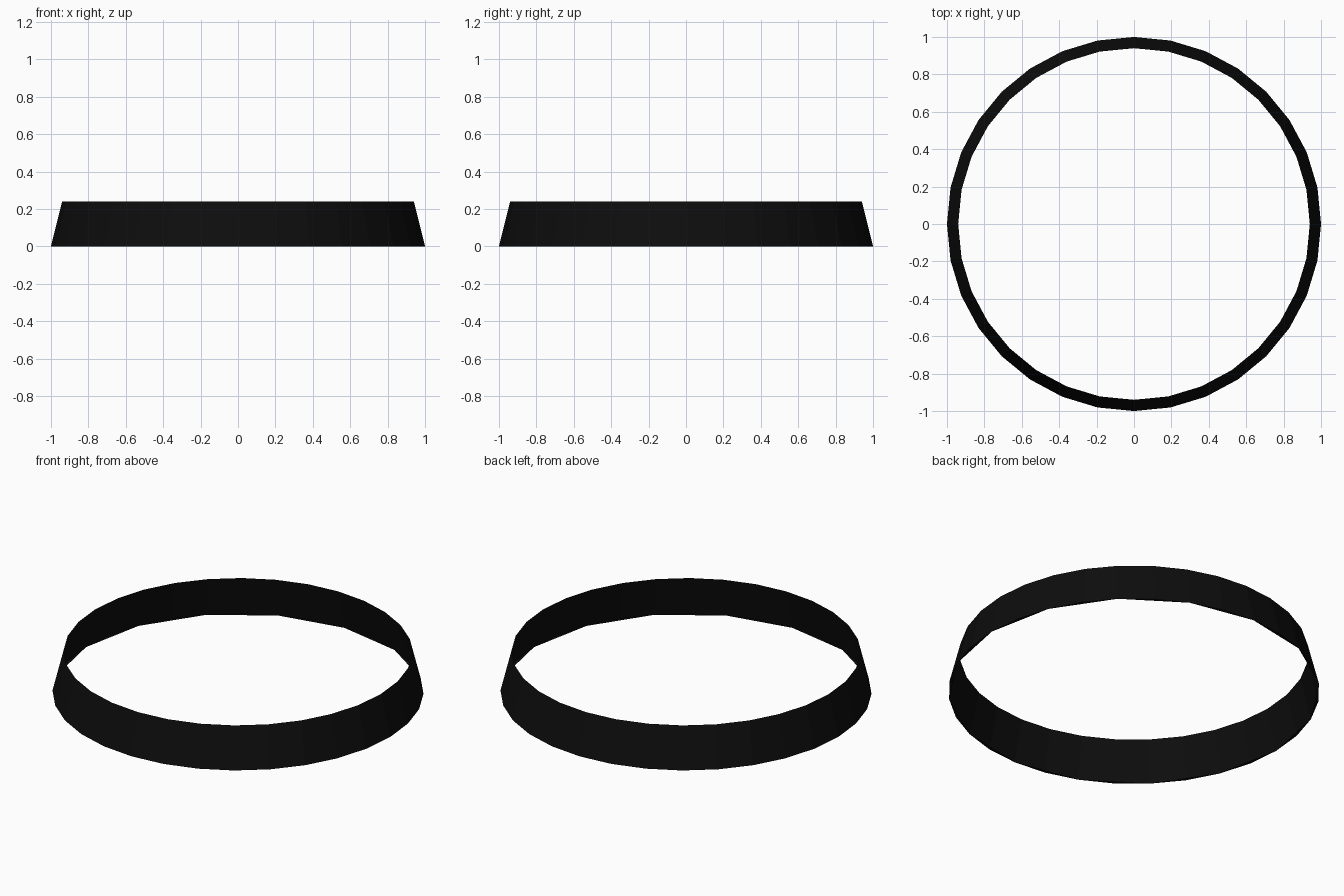
import bpy, bmesh
from math import cos, sin, tau

if "Cube" in bpy.data.objects:
    bpy.data.objects.remove(bpy.data.objects["Cube"])

SIDES, HEIGHT = 32, 0.24
R_BOTTOM, R_TOP = 1.0, 0.94


def circle(bm, radius, z):
    return [bm.verts.new((radius * cos(tau * i / SIDES), radius * sin(tau * i / SIDES), z))
            for i in range(SIDES)]


bm = bmesh.new()
bottom = circle(bm, R_BOTTOM, 0)
top = circle(bm, R_TOP, HEIGHT)

# Open tapered band wall
for i in range(SIDES):
    j = (i + 1) % SIDES
    bm.faces.new((bottom[i], bottom[j], top[j], top[i]))

# Thin underside slivers: the lower opening has half as many sides
for i in range(1, SIDES, 2):
    bm.faces.new((bottom[(i + 1) % SIDES], bottom[i], bottom[i - 1]))

mesh = bpy.data.meshes.new("tapered_band")
bm.to_mesh(mesh)
bm.free()
band = bpy.data.objects.new("tapered_band", mesh)
bpy.context.collection.objects.link(band)

# Black finish
black = bpy.data.materials.new("black")
black.diffuse_color = (0.004, 0.004, 0.004, 1)
black.use_nodes = True
black.node_tree.nodes["Principled BSDF"].inputs["Base Color"].default_value = black.diffuse_color
mesh.materials.append(black)
